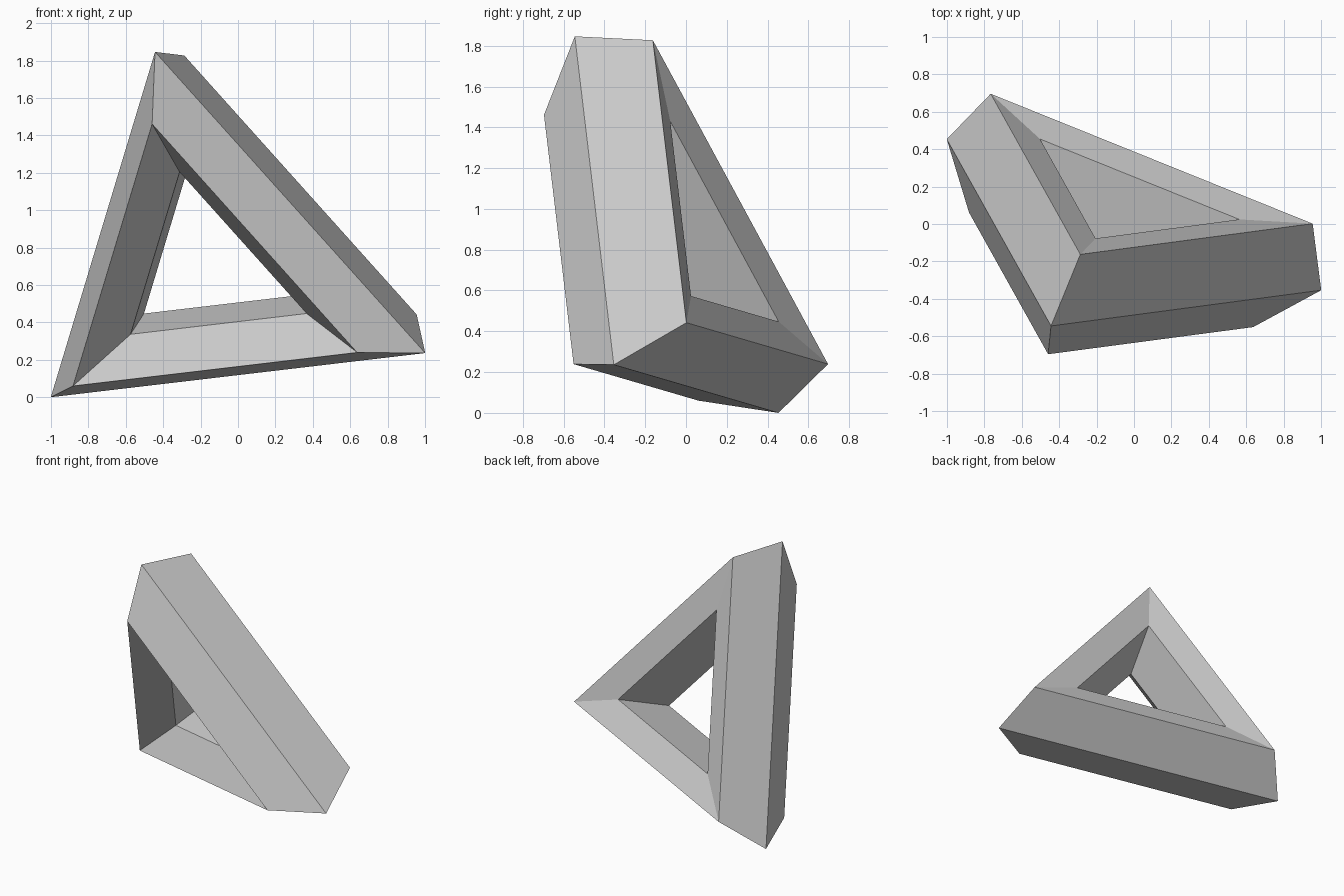
import bpy, bmesh
from math import sin, cos, radians
from mathutils import Vector, Matrix

if "Cube" in bpy.data.objects:
    bpy.data.objects.remove(bpy.data.objects["Cube"])

RING_R, TUBE_R = 0.908, 0.352      # ring radius, pentagon section radius
SIDES, SECTION = 3, 5
TWIST = radians(25.1)              # roll of the pentagon section

# Tilted frame: ring axis, and direction of the top corner
axis = Vector((0.307, 0.872, 0.379)).normalized()
up = Vector((-0.234, -0.311, 0.921))
up = (up - axis * up.dot(axis)).normalized()
side = axis.cross(up)
frame = Matrix((up, side, axis)).transposed()

# Triangular ring with a pentagonal section
bm = bmesh.new()
rings = []
for i in range(SIDES):
    a = radians(360 / SIDES * i)
    ring = []
    for k in range(SECTION):
        p = TWIST + radians(180 + 360 / SECTION * k)
        r = RING_R + TUBE_R * cos(p)
        ring.append(bm.verts.new(frame @ Vector((r * cos(a), r * sin(a), TUBE_R * sin(p)))))
    rings.append(ring)
for i in range(SIDES):
    r0, r1 = rings[i], rings[(i + 1) % SIDES]
    for k in range(SECTION):
        n = (k + 1) % SECTION
        bm.faces.new((r0[k], r1[k], r1[n], r0[n]))
bmesh.ops.recalc_face_normals(bm, faces=bm.faces)

# Centre on x and y, stand on the ground
lo = Vector([min(v.co[j] for v in bm.verts) for j in range(3)])
hi = Vector([max(v.co[j] for v in bm.verts) for j in range(3)])
mid = (lo + hi) / 2
bmesh.ops.translate(bm, verts=bm.verts, vec=(-mid.x, -mid.y, -lo.z))

mesh = bpy.data.meshes.new("triangular_ring")
bm.to_mesh(mesh)
bm.free()
bpy.context.collection.objects.link(bpy.data.objects.new("triangular_ring", mesh))
